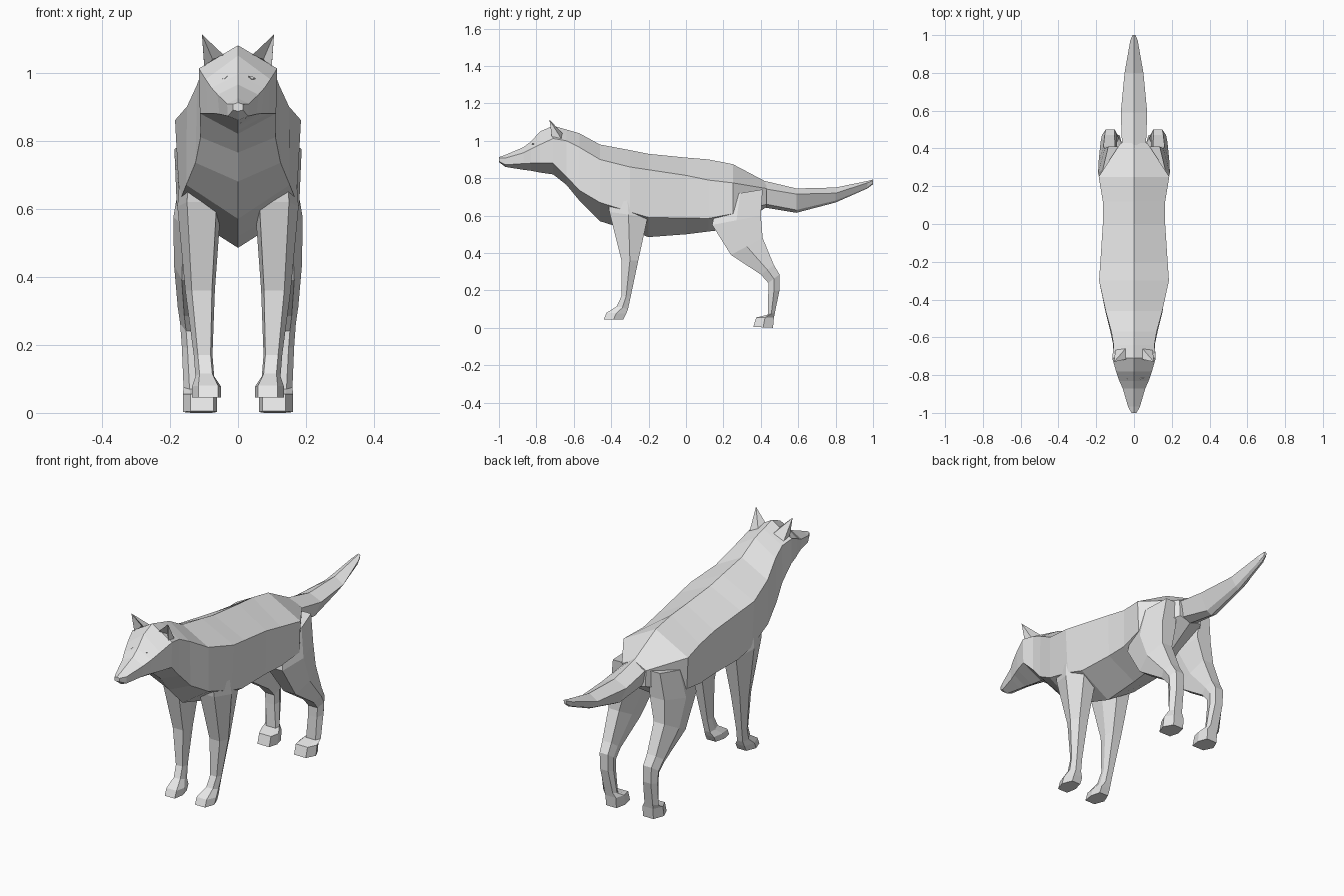
import bpy, bmesh
from mathutils import Vector

fur = bpy.data.materials.new("light_grey_fur")
fur.diffuse_color = (0.8, 0.8, 0.8, 1)


def make(name, verts, faces, mirror=False):
    """Flat shaded mesh object, optionally copied to the other side."""
    bm = bmesh.new()
    vs = [bm.verts.new(v) for v in verts]
    for f in faces:
        bm.faces.new([vs[i] for i in f])
    if mirror:
        geo = bmesh.ops.duplicate(bm, geom=bm.verts[:] + bm.edges[:] + bm.faces[:])
        for v in geo["geom"]:
            if isinstance(v, bmesh.types.BMVert):
                v.co.x *= -1
    bmesh.ops.recalc_face_normals(bm, faces=bm.faces[:])
    me = bpy.data.meshes.new(name)
    bm.to_mesh(me)
    bm.free()
    me.materials.append(fur)
    ob = bpy.data.objects.new(name, me)
    bpy.context.collection.objects.link(ob)
    return ob


def loft(name, rings, mirror=False):
    """Skin a list of equal rings and cap both ends."""
    n = len(rings[0])
    verts = [p for r in rings for p in r]
    faces = [(k * n + i, k * n + (i + 1) % n, (k + 1) * n + (i + 1) % n, (k + 1) * n + i)
             for k in range(len(rings) - 1) for i in range(n)]
    faces += [tuple(range(n)), tuple(range(len(verts) - n, len(verts)))]
    return make(name, verts, faces, mirror)


def body_ring(y, zt, xu, zu, xl, zl, zb):
    """Ridge, upper side, lower side and keel."""
    return [(0, y, zt), (xu, y, zu), (xl, y, zl), (0, y, zb), (-xl, y, zl), (-xu, y, zu)]


def leg_ring(yf, zf, yb, zb, xi, xo):
    """Front and back corners with a raised crease on the outside."""
    w, ym, zm = xo - xi, (yf + yb) / 2, (zf + zb) / 2
    return [(xi + 0.1 * w, yf, zf), (xi + 0.78 * w, yf, zf), (xo, ym, zm),
            (xi + 0.75 * w, yb, zb), (xi + 0.15 * w, yb, zb), (xi, ym, zm)]


# Head, neck and trunk
body = [
    (-1.0, .912, .014, .907, .014, .89, .886),
    (-.965, .925, .032, .908, .03, .872, .86),
    (-.87, .965, .06, .935, .055, .878, .845),
    (-.83, .995, .078, .955, .07, .88, .84),
    (-.78, 1.05, .095, .98, .09, .88, .83),
    (-.71, 1.08, .115, 1.012, .112, .88, .82),
    (-.64, 1.06, .108, 1.0, .11, .81, .765),
    (-.57, 1.04, .12, .965, .125, .735, .68),
    (-.46, .98, .15, .9, .152, .67, .57),
    (-.30, .95, .185, .86, .172, .62, .52),
    (-.20, .93, .178, .845, .165, .59, .485),
    (.0, .91, .165, .815, .16, .587, .50),
    (.12, .90, .165, .79, .165, .585, .515),
    (.25, .875, .187, .775, .18, .61, .53),
    (.43, .78, .07, .745, .065, .66, .645),
]
loft("head_and_trunk", [body_ring(*r) for r in body])

# Tail
tail = [
    (.38, .795, .062, .75, .05, .67, .65),
    (.59, .745, .07, .715, .03, .63, .615),
    (.80, .75, .05, .72, .02, .68, .67),
    (.97, .785, .02, .775, .012, .75, .745),
    (1.0, .793, .008, .788, .006, .772, .768),
]
loft("tail", [body_ring(*r) for r in tail])

# Front legs with paws
front = [
    (-.42, .72, -.21, .70, .05, .170),
    (-.41, .62, -.205, .59, .05, .178),
    (-.345, .36, -.255, .36, .068, .155),
    (-.345, .17, -.295, .17, .075, .13),
    (-.37, .115, -.31, .10, .07, .125),
    (-.425, .08, -.32, .075, .05, .135),
    (-.44, .045, -.335, .045, .05, .135),
]
loft("front_legs", [leg_ring(*r) for r in front], True)

# Hind legs with paws
hind = [
    (.17, .70, .41, .74, .05, .165),
    (.14, .55, .40, .60, .05, .19),
    (.24, .39, .41, .48, .085, .188),
    (.40, .285, .47, .335, .09, .177),
    (.44, .24, .50, .285, .09, .17),
    (.44, .19, .50, .20, .09, .165),
    (.437, .07, .475, .08, .08, .16),
    (.375, .055, .47, .055, .062, .162),
    (.36, .005, .465, .0, .062, .162),
]
loft("hind_legs", [leg_ring(*r) for r in hind], True)

# Ears: pointed, with a hollow front
make("ears",
     [(.035, -.715, 1.045), (.098, -.715, 1.005), (.098, -.66, 1.0), (.045, -.66, 1.04),
      (.106, -.73, 1.112), (.075, -.69, 1.04)],
     [(0, 5, 4), (5, 1, 4), (1, 2, 4), (2, 3, 4), (3, 0, 4), (0, 3, 2, 1, 5)], True)

# Eyes: small slits lying on the brow panel
a, b = body_ring(*body[3])[:2], body_ring(*body[4])[:2]
p00, p10, p01, p11 = (Vector(p) for p in (a[0], a[1], b[0], b[1]))
out = (p10 - p00).cross(p01 - p00).normalized()
out = out if out.z > 0 else -out


def on_brow(u, v, h):
    return p00.lerp(p10, u).lerp(p01.lerp(p11, u), v) + out * h


slit = [(.38, .2), (.5, .12), (.62, .32), (.5, .3)]
loft("eyes", [[on_brow(u, v, h) for u, v in slit] for h in (-.002, .002)], True)
